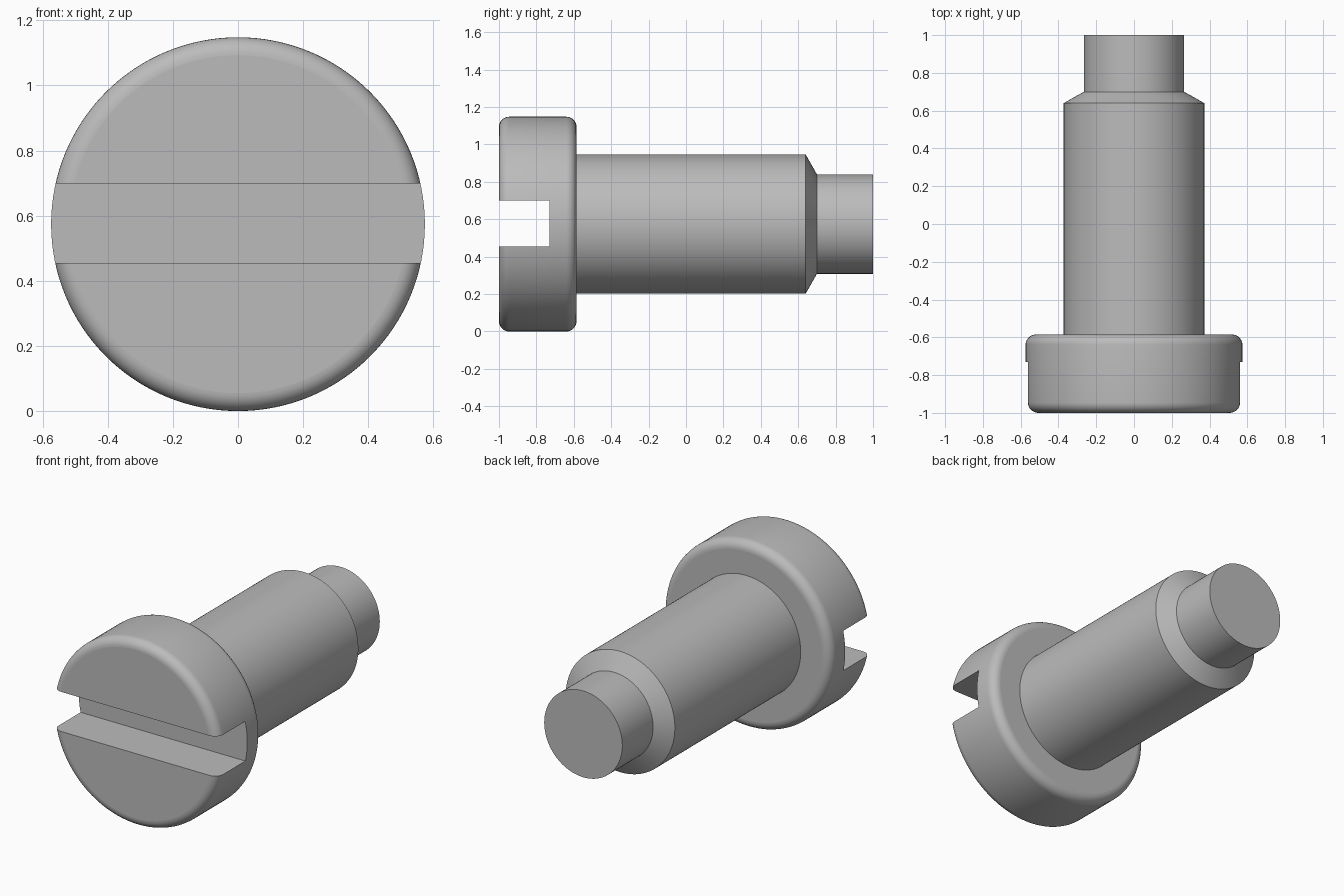
import bpy, bmesh, math
from mathutils import Matrix, Vector

cube = bpy.data.objects.get("Cube")
if cube:
    bpy.data.objects.remove(cube, do_unlink=True)

AXIS_Z = 0.574      # height of the screw axis, equal to the head radius
HEAD_R = 0.574
SEGMENTS = 128

steel = bpy.data.materials.new("grey steel")
steel.use_nodes = True
colour = (0.5, 0.5, 0.5, 1)
steel.diffuse_color = colour
steel.node_tree.nodes["Principled BSDF"].inputs["Base Color"].default_value = colour


def make_object(name, bm):
    bmesh.ops.recalc_face_normals(bm, faces=bm.faces)
    mesh = bpy.data.meshes.new(name)
    bm.to_mesh(mesh)
    bm.free()
    mesh.materials.append(steel)
    obj = bpy.data.objects.new(name, mesh)
    bpy.context.collection.objects.link(obj)
    return obj


def lathe(name, profile):
    """Revolve (radius, y) points about the screw axis and cap both ends."""
    bm = bmesh.new()
    rings = []
    for r, y in profile:
        angles = [math.tau * i / SEGMENTS for i in range(SEGMENTS)]
        rings.append([bm.verts.new((r * math.cos(a), y, AXIS_Z + r * math.sin(a)))
                      for a in angles])
    for a, b in zip(rings, rings[1:]):
        for i in range(SEGMENTS):
            j = (i + 1) % SEGMENTS
            bm.faces.new((a[i], a[j], b[j], b[i]))
    bm.faces.new(rings[0])
    bm.faces.new(rings[-1])
    return make_object(name, bm)


def fillet(r, y, radius, start, steps=8):
    """Quarter arc of profile points around (r, y)."""
    angles = [start + math.pi / 2 * i / steps for i in range(steps + 1)]
    return [(r + radius * math.cos(a), y + radius * math.sin(a)) for a in angles]


def shade(obj):
    """Smooth the round surfaces and keep the end faces flat."""
    bpy.ops.object.select_all(action="DESELECT")
    obj.select_set(True)
    bpy.context.view_layer.objects.active = obj
    bpy.ops.object.shade_smooth_by_angle(angle=math.radians(30))
    for face in obj.data.polygons:
        if abs(face.normal.y) > 0.999:
            face.use_smooth = False


# Head with rounded rims
FRONT, BACK, RIM = -1.0, -0.585, 0.055
head = lathe("head", fillet(HEAD_R - RIM, FRONT + RIM, RIM, -math.pi / 2)
             + fillet(HEAD_R - RIM, BACK - RIM, RIM, 0))

# Driver slot cut across the head
bm = bmesh.new()
bmesh.ops.create_cube(bm, size=1, matrix=Matrix.Translation(Vector((0, -0.93, 0.577)))
                      @ Matrix.Diagonal((1.6, 0.40, 0.244, 1)))
cutter = make_object("slot_cutter", bm)
cutter.hide_render = True
slot = head.modifiers.new("slot", "BOOLEAN")
slot.operation = "DIFFERENCE"
slot.solver = "EXACT"
slot.object = cutter
bpy.context.view_layer.objects.active = head
bpy.ops.object.modifier_apply(modifier=slot.name)
bpy.data.objects.remove(cutter, do_unlink=True)

# Shank with a chamfered shoulder and a narrower pilot tip
shank = lathe("shank", [(0.372, BACK - 0.02), (0.372, 0.64), (0.266, 0.70), (0.266, 1.0)])

for part in (head, shank):
    shade(part)
